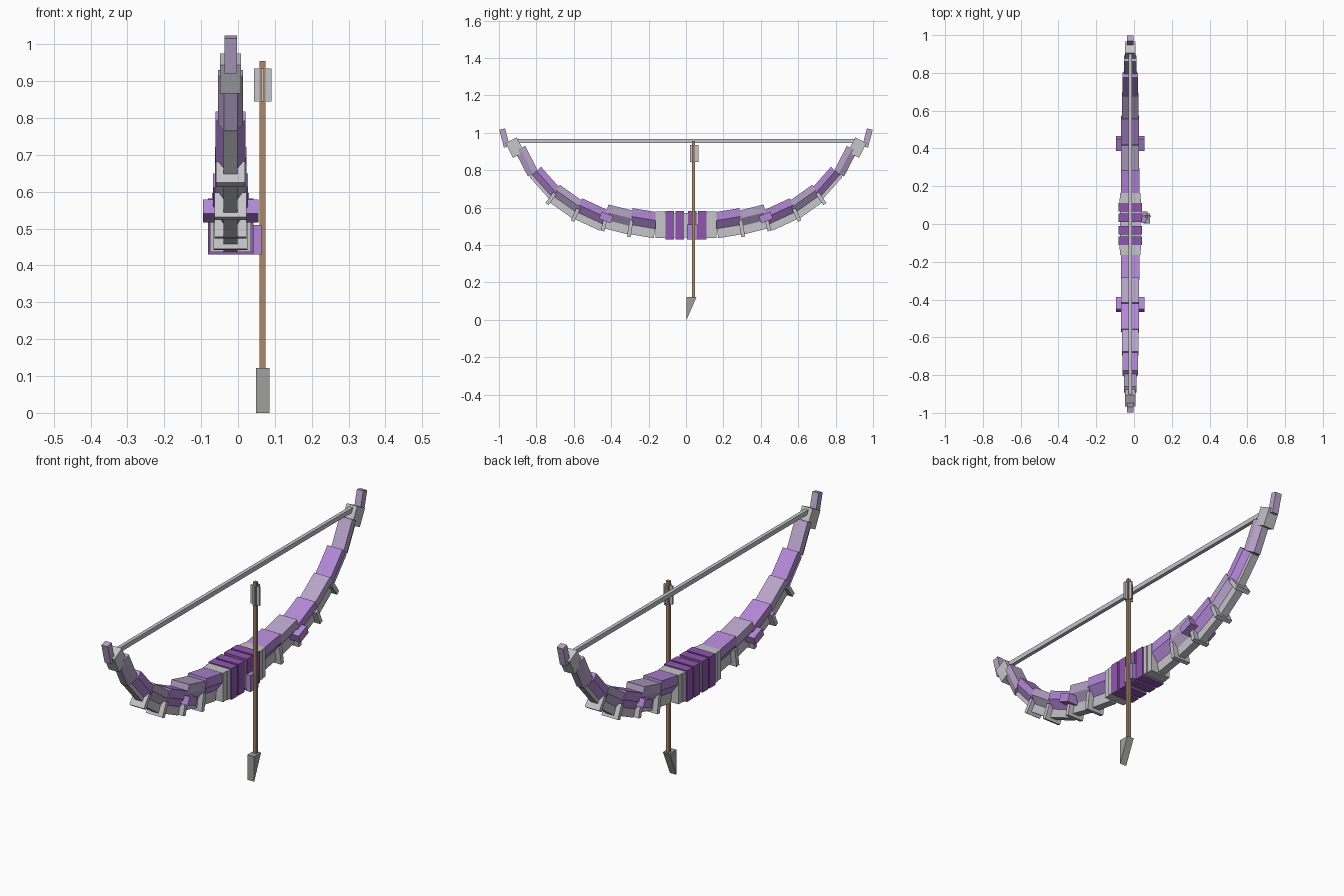
import bpy, bmesh
from mathutils import Vector

if "Cube" in bpy.data.objects:
    bpy.data.objects.remove(bpy.data.objects["Cube"])

CX = -0.02  # the bow's middle plane


def material(name, r, g, b):
    m = bpy.data.materials.new(name)
    m.diffuse_color = tuple(c ** 2.2 for c in (r, g, b)) + (1,)
    m.use_nodes = True
    m.node_tree.nodes["Principled BSDF"].inputs["Base Color"].default_value = m.diffuse_color
    return m


PURPLE = material("purple", 0.70, 0.53, 0.84)
PALE = material("pale purple", 0.72, 0.64, 0.79)
DEEP = material("deep purple", 0.56, 0.34, 0.68)
GREY = material("light grey", 0.77, 0.77, 0.79)
STEEL = material("steel grey", 0.62, 0.62, 0.61)
WOOD = material("wood", 0.66, 0.53, 0.43)


def finish(name, bm, mat):
    bmesh.ops.recalc_face_normals(bm, faces=bm.faces)
    me = bpy.data.meshes.new(name)
    bm.to_mesh(me)
    bm.free()
    me.materials.append(mat)
    ob = bpy.data.objects.new(name, me)
    bpy.context.collection.objects.link(ob)


def prism(name, profile, a, b, mat, side=1):
    """Sweep (x, depth) points from a to b in the yz plane; depth points to the bow's outside."""
    a, b = Vector(a), Vector(b)
    t = (b - a).normalized()
    n = Vector((t.y, -t.x))
    bm = bmesh.new()
    rings = []
    for p in (a, b):
        rings.append([bm.verts.new((CX + x, side * (p.x + n.x * d), p.y + n.y * d))
                      for x, d in profile])
    bm.faces.new(rings[0])
    bm.faces.new(rings[1])
    k = len(profile)
    for i in range(k):
        j = (i + 1) % k
        bm.faces.new((rings[0][i], rings[0][j], rings[1][j], rings[1][i]))
    finish(name, bm, mat)


def rect(w, d0, d1):
    return [(-w / 2, d0), (w / 2, d0), (w / 2, d1), (-w / 2, d1)]


def box(name, x, y, z, mat):
    bm = bmesh.new()
    bmesh.ops.create_cube(bm, size=1)
    for v in bm.verts:
        v.co = [lo + (c + 0.5) * (hi - lo) for c, (lo, hi) in zip(v.co, (x, y, z))]
    finish(name, bm, mat)


# Limb segments: inner edge start and end (y, z), width, body depth, full depth
segments = [
    ((0.15, 0.575), (0.285, 0.597), 0.100, 0.090, 0.140),
    ((0.275, 0.582), (0.415, 0.617), 0.095, 0.085, 0.130),
    ((0.41, 0.583), (0.555, 0.650), 0.095, 0.080, 0.118),
    ((0.545, 0.630), (0.675, 0.722), 0.085, 0.070, 0.108),
    ((0.67, 0.700), (0.775, 0.818), 0.082, 0.065, 0.082),
    ((0.79, 0.795), (0.86, 0.930), 0.068, 0.062, 0.062),
]
for s in (1, -1):
    for i, (a, b, w, body, full) in enumerate(segments):
        h = w / 2
        # body with a V-shaped underside
        shape = [(-h, 0), (h, 0), (h, body * 0.5), (0.018, body),
                 (-0.018, body), (-h, body * 0.5)]
        prism("limb_segment", shape, a, b, PALE if i % 2 else PURPLE, s)
        if full > body:
            prism("limb_spine", rect(0.038, body * 0.62, full), a, b, GREY, s)
        if i < 4:  # rib plate at the outer end of each inner segment
            va, vb = Vector(a), Vector(b)
            t = (vb - va).normalized()
            prism("limb_rib", rect(w * 0.92, body * 0.75, full + 0.015),
                  vb - t * 0.014, vb + t * 0.006, GREY, s)
    # side studs and limb tips
    prism("side_stud", rect(0.15, -0.02, 0.02), (0.395, 0.535), (0.458, 0.56), PURPLE, s)
    prism("tip_block", rect(0.057, -0.034, 0.034), (0.895, 0.882), (0.935, 0.960), GREY, s)
    prism("tip_end", rect(0.034, -0.016, 0.016), (0.958, 0.925), (0.983, 1.02), PALE, s)

# Grip: grey core, end collars and wrapped bands
box("grip_core", (CX - 0.055, CX + 0.055), (-0.12, 0.12), (0.44, 0.572), GREY)
for s in (1, -1):
    for y0, y1, w in ((0.112, 0.135, 0.116), (0.135, 0.163, 0.108)):
        lo, hi = sorted((s * y0, s * y1))
        box("grip_collar", (CX - w / 2, CX + w / 2), (lo, hi), (0.437, 0.578), GREY)
    for c in (0.0325, 0.0875):
        box("grip_band", (CX - 0.062, CX + 0.062),
            (s * c - 0.0225, s * c + 0.0225), (0.43, 0.582), DEEP)
box("arrow_rest", (0.040, 0.064), (0.005, 0.065), (0.43, 0.51), PURPLE)

# Bowstring
box("bowstring", (CX - 0.009, CX + 0.009), (-0.91, 0.91), (0.945, 0.967), GREY)

# Arrow: shaft, crossed fletching and wedge head
AX, AY = 0.067, 0.04
box("arrow_shaft", (AX - 0.008, AX + 0.008), (AY - 0.008, AY + 0.008), (0.11, 0.955), WOOD)
box("fletching_wide", (AX - 0.024, AX + 0.024), (AY - 0.004, AY + 0.004), (0.845, 0.935), GREY)
box("fletching_deep", (AX - 0.004, AX + 0.004), (AY - 0.018, AY + 0.026), (0.845, 0.935), GREY)
bm = bmesh.new()
tri = [(0.003, 0.0), (0.003, 0.122), (0.056, 0.122)]
left, right = ([bm.verts.new((x, y, z)) for y, z in tri] for x in (AX - 0.018, AX + 0.018))
bm.faces.new(left)
bm.faces.new(right)
for i in range(3):
    j = (i + 1) % 3
    bm.faces.new((left[i], left[j], right[j], right[i]))
finish("arrow_head", bm, STEEL)
